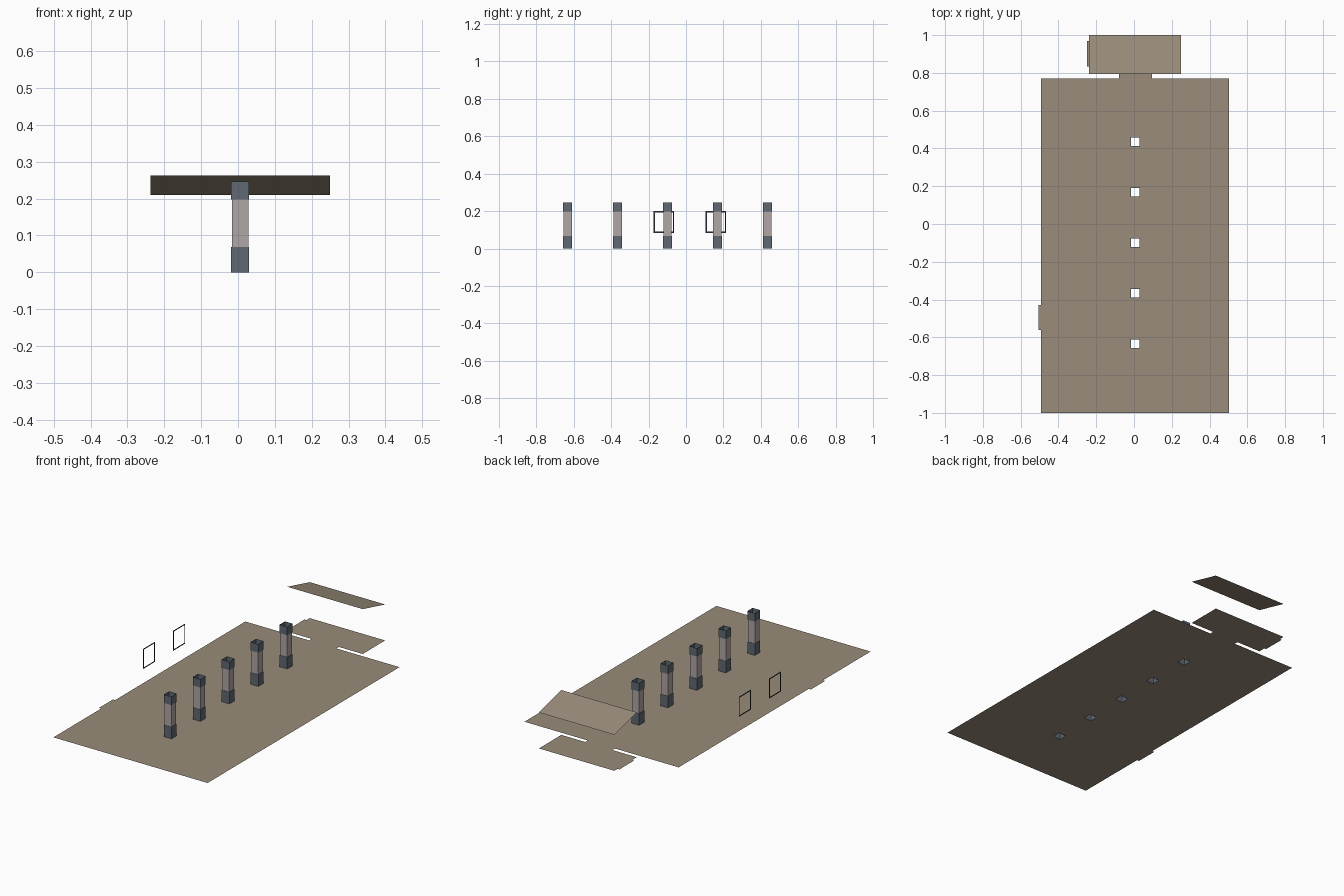
import bpy, bmesh

if "Cube" in bpy.data.objects:
    bpy.data.objects.remove(bpy.data.objects["Cube"])

def material(name, rgb):
    m = bpy.data.materials.new(name)
    m.diffuse_color = (*rgb, 1)
    m.use_nodes = True
    m.node_tree.nodes["Principled BSDF"].inputs["Base Color"].default_value = m.diffuse_color
    return m

FLOOR = material("tan_floor", (0.32, 0.265, 0.195))
ROOF = material("tan_roof", (0.32, 0.265, 0.195))
SLATE = material("slate_stone", (0.115, 0.14, 0.165))
MAUVE = material("pale_mauve_stone", (0.44, 0.38, 0.38))
DARK = material("dark_frame", (0.04, 0.047, 0.06))

def finish(name, bm, *mats):
    bmesh.ops.remove_doubles(bm, verts=bm.verts, dist=1e-5)
    me = bpy.data.meshes.new(name)
    bm.to_mesh(me)
    bm.free()
    for m in mats:
        me.materials.append(m)
    ob = bpy.data.objects.new(name, me)
    bpy.context.collection.objects.link(ob)
    return ob

def quad(bm, *pts):
    return bm.faces.new([bm.verts.new(p) for p in pts])

def flat(bm, x0, x1, y0, y1, z=0.0):
    return quad(bm, (x0, y0, z), (x1, y0, z), (x1, y1, z), (x0, y1, z))

PX, HALF = 0.006, 0.0245
PILLAR_Y = [-0.633 + 0.267 * i for i in range(5)]

# main hall floor, open under every pillar
bm = bmesh.new()
xs = [-0.492, PX - HALF, PX + HALF, 0.504]
ys = [-1.0] + [y + s * HALF for y in PILLAR_Y for s in (-1, 1)] + [0.77]
for i in range(3):
    for j in range(len(ys) - 1):
        if not (i == 1 and j % 2 == 1):
            flat(bm, xs[i], xs[i + 1], ys[j], ys[j + 1])
finish("hall_floor", bm, FLOOR)

# annex floor and door sills
for name, box in {
    "annex_floor": (-0.237, 0.25, 0.793, 1.0),
    "annex_passage_sill": (-0.08, 0.096, 0.77, 0.793),
    "hall_side_door_sill": (-0.506, -0.492, -0.56, -0.43),
    "annex_side_door_sill": (-0.25, -0.237, 0.835, 0.97),
}.items():
    bm = bmesh.new()
    flat(bm, *box)
    finish(name, bm, FLOOR)

# sloping annex roof, high at the hall side
bm = bmesh.new()
quad(bm, (-0.237, 0.793, 0.262), (0.25, 0.793, 0.262), (0.25, 1.0, 0.21), (-0.237, 1.0, 0.21))
finish("annex_roof", bm, ROOF)

# open square pillars: slate base and cap, pale shaft slightly inset
RINGS = [(0, HALF), (0.068, HALF), (0.068, HALF - 0.002),
         (0.197, HALF - 0.002), (0.197, HALF), (0.246, HALF)]
for n, py in enumerate(PILLAR_Y):
    bm = bmesh.new()
    rings = [[bm.verts.new((PX + sx * h, py + sy * h, z))
              for sx, sy in ((-1, -1), (1, -1), (1, 1), (-1, 1))] for z, h in RINGS]
    for k in range(len(rings) - 1):
        for c in range(4):
            d = (c + 1) % 4
            f = bm.faces.new((rings[k][c], rings[k][d], rings[k + 1][d], rings[k + 1][c]))
            f.material_index = 1 if k == 2 else 0
    finish(f"pillar_{n + 1}", bm, SLATE, MAUVE)

# flat window frames on the left side
def ring_pts(y, half_w, z0, z1):
    return [(-0.492, y - half_w, z0), (-0.492, y + half_w, z0),
            (-0.492, y + half_w, z1), (-0.492, y - half_w, z1)]

for n, wy in enumerate((-0.118, 0.16)):
    bm = bmesh.new()
    outer = ring_pts(wy, 0.055, 0.083, 0.2)
    inner = ring_pts(wy, 0.048, 0.09, 0.193)
    for c in range(4):
        d = (c + 1) % 4
        quad(bm, outer[c], outer[d], inner[d], inner[c])
    finish(f"window_frame_{n + 1}", bm, DARK)
